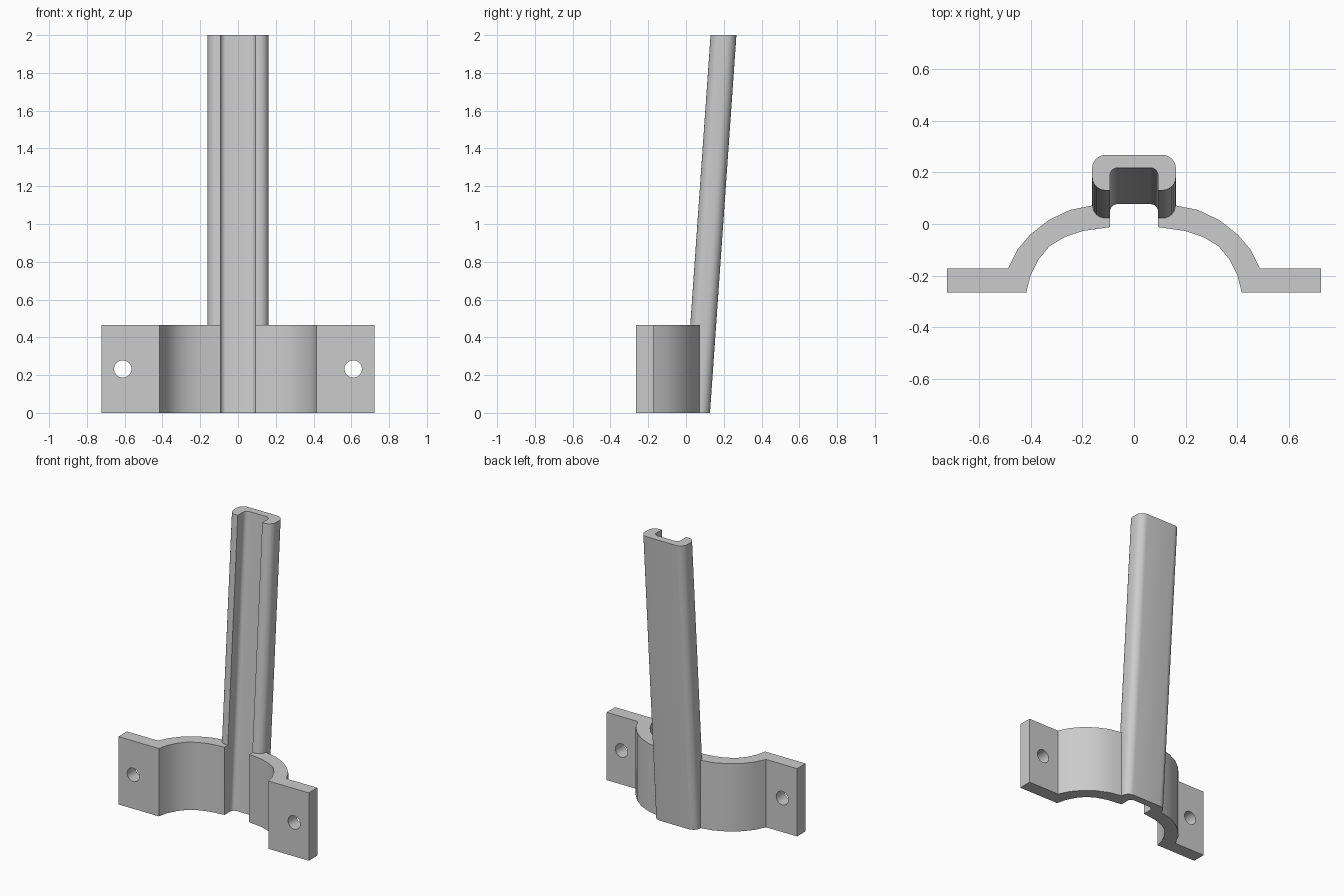
import bpy, bmesh, math

if "Cube" in bpy.data.objects:
    bpy.data.objects.remove(bpy.data.objects["Cube"])

HEIGHT = 2.0
CLAMP_H = 0.465
LEAN = 0.07      # backward shift of the post per unit of height

grey = bpy.data.materials.new("plain grey")
grey.use_nodes = True
colour = (0.6, 0.6, 0.6, 1)
grey.diffuse_color = colour
grey.node_tree.nodes["Principled BSDF"].inputs["Base Color"].default_value = colour


def extrude_profile(name, points, height, lean=0.0):
    """Solid from a closed plan profile, sheared towards +y as it rises."""
    bm = bmesh.new()
    low = [bm.verts.new((x, y, 0)) for x, y in points]
    high = [bm.verts.new((x, y + lean * height, height)) for x, y in points]
    n = len(points)
    bm.faces.new(low)
    bm.faces.new(high)
    for i in range(n):
        j = (i + 1) % n
        bm.faces.new((low[i], low[j], high[j], high[i]))
    bmesh.ops.recalc_face_normals(bm, faces=bm.faces)
    mesh = bpy.data.meshes.new(name)
    bm.to_mesh(mesh)
    bm.free()
    mesh.materials.append(grey)
    obj = bpy.data.objects.new(name, mesh)
    bpy.context.collection.objects.link(obj)
    return obj


def arc(cx, cy, r, start, end, steps=6):
    return [(cx + r * math.cos(math.radians(start + (end - start) * i / steps)),
             cy + r * math.sin(math.radians(start + (end - start) * i / steps)))
            for i in range(steps + 1)]


def boolean(obj, other, operation):
    mod = obj.modifiers.new(operation.lower(), 'BOOLEAN')
    mod.object = other
    mod.operation = operation
    mod.solver = 'EXACT'
    bpy.context.view_layer.objects.active = obj
    bpy.ops.object.modifier_apply(modifier=mod.name)
    bpy.data.objects.remove(other)


# Leaning channel post, open to the front
front, back, floor = -0.010, 0.127, 0.077
half, slot, r_out, r_in = 0.162, 0.093, 0.052, 0.03
side = [(slot, front)]
side += arc(half - r_out, front + r_out, r_out, -90, 0)
side += arc(half - r_out, back - r_out, r_out, 0, 90)
inner = arc(slot - r_in, floor - r_in, r_in, 0, 90)
left_half = inner[::-1] + side
post = extrude_profile("bracket", left_half + [(-x, y) for x, y in reversed(left_half)],
                       HEIGHT, LEAN)

# Half clamps with bolt flanges, mirrored either side of the channel
inside = [(slot, -0.012), (0.198, -0.027), (0.267, -0.05), (0.326, -0.085),
          (0.368, -0.136), (0.4, -0.198), (0.416, -0.264)]
flange = [(0.722, -0.264), (0.722, -0.172)]
outside = [(0.487, -0.172), (0.45, -0.098), (0.4, -0.04), (0.33, 0.015),
           (0.248, 0.054), (0.155, 0.073), (slot, 0.073)]
for sign, label in ((1, "left"), (-1, "right")):
    clamp = extrude_profile(label + "_clamp",
                            [(sign * x, y) for x, y in inside + flange + outside], CLAMP_H)
    bpy.ops.mesh.primitive_cylinder_add(vertices=32, radius=0.046, depth=0.4,
                                        location=(sign * 0.61, -0.22, CLAMP_H / 2),
                                        rotation=(math.pi / 2, 0, 0))
    cutter = bpy.context.object
    cutter.hide_render = True
    boolean(clamp, cutter, 'DIFFERENCE')
    boolean(post, clamp, 'UNION')

# Smooth rounded surfaces, crisp edges
bpy.ops.object.select_all(action='DESELECT')
post.select_set(True)
bpy.context.view_layer.objects.active = post
bpy.ops.object.shade_smooth_by_angle(angle=math.radians(30))
